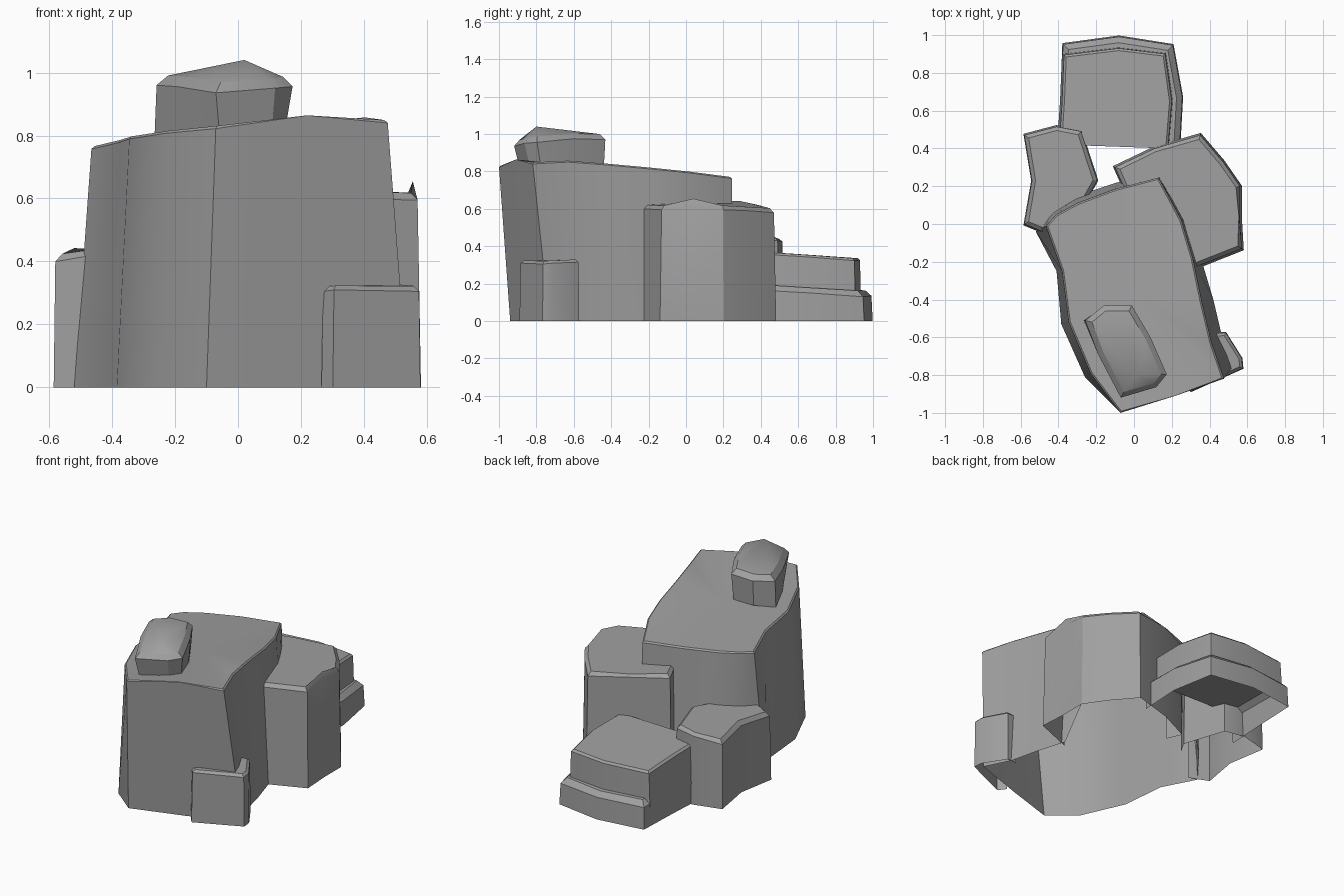
import bpy, bmesh

if "Cube" in bpy.data.objects:
    bpy.data.objects.remove(bpy.data.objects["Cube"])

stone = bpy.data.materials.new("grey stone")
stone.diffuse_color = (0.35, 0.35, 0.35, 1)
stone.use_nodes = True
stone.node_tree.nodes["Principled BSDF"].inputs["Base Color"].default_value = stone.diffuse_color


def rock(name, pts, bevel=0.015, closed=False, poke=False, smooth=0.5):
    """Loft base points to top points; open rocks leave out the buried wall.
    Each point: (top x, y, z, base x, y, z)."""
    bm = bmesh.new()
    top = [bm.verts.new(p[:3]) for p in pts]
    low = [bm.verts.new(p[3:]) for p in pts]
    n = len(pts)
    cap = bm.faces.new(top)
    for i in range(n if closed else n - 1):
        j = (i + 1) % n
        bm.faces.new((low[i], low[j], top[j], top[i]))
    bmesh.ops.recalc_face_normals(bm, faces=bm.faces)
    bm.normal_update()
    if cap.normal.z < 0:
        bmesh.ops.reverse_faces(bm, faces=bm.faces)
    if bevel:
        rim = [e for e in cap.edges if len(e.link_faces) == 2]
        bmesh.ops.bevel(bm, geom=rim, offset=bevel, segments=1, affect='EDGES', clamp_overlap=True)
    if poke:
        bm.faces.ensure_lookup_table()
        big = max(bm.faces, key=lambda f: len(f.verts))
        bmesh.ops.poke(bm, faces=[big])
    me = bpy.data.meshes.new(name)
    bm.to_mesh(me)
    bm.free()
    ob = bpy.data.objects.new(name, me)
    bpy.context.collection.objects.link(ob)
    me.materials.append(stone)
    bpy.ops.object.select_all(action='DESELECT')
    ob.select_set(True)
    bpy.context.view_layer.objects.active = ob
    bpy.ops.object.shade_smooth_by_angle(angle=smooth)
    return ob


def straight(pts, cx, cy, flare):
    """Base ring grown slightly outward from the top ring, on the ground."""
    return [(x, y, z, cx + (x - cx) * flare, cy + (y - cy) * flare, 0) for x, y, z in pts]


# Tall main boulder; its base is raised where it is buried in neighbours
rock("main_boulder", [
    (-.07, -1.0, .83, -.10, -.94, 0), (.22, -.91, .872, .22, -.84, 0),
    (.475, -.82, .848, .54, -.73, 0), (.41, -.63, .858, .46, -.57, 0),
    (.36, -.42, .842, .42, -.40, 0), (.31, -.18, .82, .36, -.20, 0),
    (.25, .02, .80, .27, .02, .50), (.13, .245, .77, .14, .25, .25),
    (-.10, .185, .772, -.09, .22, .25), (-.30, .11, .77, -.30, .15, .25),
    (-.41, .05, .77, -.44, .07, .10), (-.465, -.01, .765, -.52, -.04, 0),
    (-.38, -.25, .785, -.41, -.25, 0), (-.345, -.52, .797, -.385, -.53, 0),
    (-.23, -.79, .815, -.26, -.81, 0)], bevel=.008, closed=True, poke=True, smooth=.6)

# Loose stone on top, tapered under its widest rim
rock("top_stone", [
    (-.07, -.925, .965, -.06, -.89, .82), (.12, -.87, .98, .11, -.84, .85),
    (.178, -.80, .985, .155, -.78, .85), (.09, -.60, 1.005, .08, -.60, .83),
    (-.01, -.43, 1.0, -.02, -.44, .81), (-.16, -.43, .995, -.16, -.44, .81),
    (-.258, -.51, .99, -.265, -.51, .80), (-.19, -.69, .985, -.19, -.68, .81)],
    bevel=.03, closed=True, poke=True)
top = bpy.data.objects["top_stone"].data
peak = max(top.vertices, key=lambda v: len([e for e in top.edges if v.index in e.vertices]))
peak.co = (.02, -.80, 1.04)

# Right shoulder block
rock("right_block", straight([
    (.33, -.225, .62), (.57, -.13, .615), (.56, .04, .635), (.56, .20, .615), (.47, .33, .61),
    (.35, .47, .60), (.11, .40, .63), (-.10, .30, .64), (-.06, .21, .65)],
    .25, .12, 1.035), bevel=.02)

# Low block at the left
rock("left_block", straight([
    (-.46, -.05, .44), (-.58, 0, .42), (-.54, .23, .435), (-.58, .47, .42),
    (-.41, .515, .445), (-.28, .49, .45), (-.195, .23, .45), (-.24, .15, .45)][::-1],
    -.40, .23, 1.03), bevel=.02)

# Stepped rock at the back: wide lower ledge and narrower upper tier
rock("back_lower_step", straight([
    (.24, .40, .195), (.255, .67, .18), (.205, .945, .16), (-.08, .99, .165),
    (-.375, .95, .165), (-.385, .68, .18), (-.40, .42, .195)],
    -.08, .45, 1.015), bevel=.03)
rock("back_upper_step", [(x, y, z, x * 1.03, y + .005, .12) for x, y, z in [
    (.18, .40, .37), (.20, .65, .355), (.165, .90, .335), (-.08, .93, .337),
    (-.37, .895, .335), (-.38, .65, .355), (-.395, .42, .37)]], bevel=.012)

# Small slab at the front right corner
rock("front_slab", straight([
    (.27, -.84, .32), (.305, -.885, .325), (.575, -.765, .32), (.57, -.71, .325),
    (.485, -.575, .33), (.42, -.58, .33)],
    .43, -.72, 1.03), bevel=.015)
